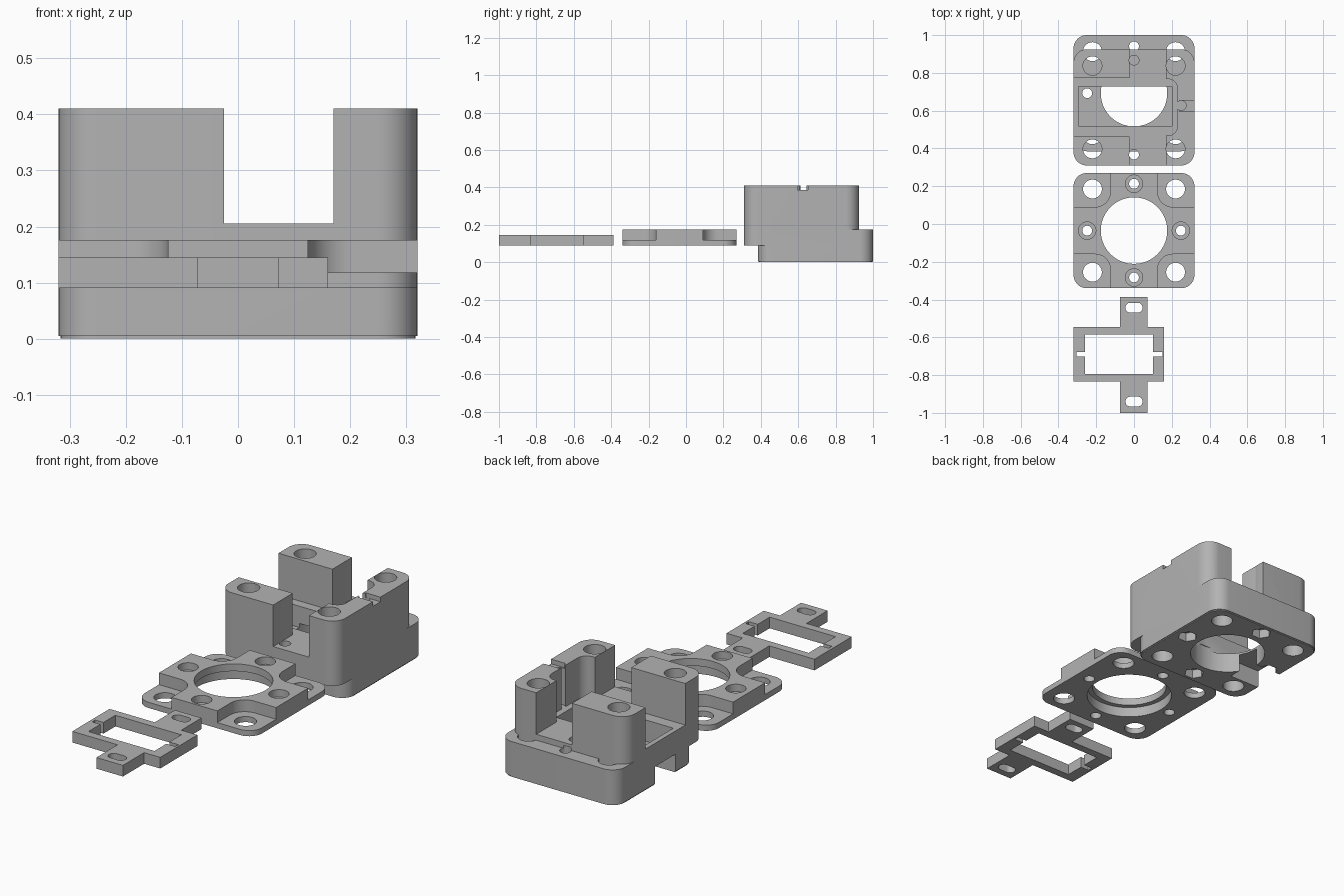
import bpy, bmesh
from math import sin, cos, pi

if "Cube" in bpy.data.objects:
    bpy.data.objects.remove(bpy.data.objects["Cube"], do_unlink=True)

grey = bpy.data.materials.new("mid grey")
grey.use_nodes = True
grey.diffuse_color = (0.45, 0.45, 0.45, 1)
grey.node_tree.nodes["Principled BSDF"].inputs["Base Color"].default_value = (0.45, 0.45, 0.45, 1)


def prism(name, pts, z0, z1):
    """Extrude a flat outline from z0 to z1."""
    bm = bmesh.new()
    face = bm.faces.new([bm.verts.new((x, y, z0)) for x, y in pts])
    top = bmesh.ops.extrude_face_region(bm, geom=[face])["geom"]
    bmesh.ops.translate(bm, vec=(0, 0, z1 - z0),
                        verts=[v for v in top if isinstance(v, bmesh.types.BMVert)])
    bmesh.ops.recalc_face_normals(bm, faces=bm.faces)
    me = bpy.data.meshes.new(name)
    bm.to_mesh(me)
    bm.free()
    me.materials.append(grey)
    ob = bpy.data.objects.new(name, me)
    bpy.context.collection.objects.link(ob)
    return ob


def rect(x0, x1, y0, y1, r=0, n=10):
    """Rectangle outline, with rounded corners when r is set."""
    if not r:
        return [(x0, y0), (x1, y0), (x1, y1), (x0, y1)]
    corners = [(x1 - r, y1 - r), (x0 + r, y1 - r), (x0 + r, y0 + r), (x1 - r, y0 + r)]
    return [(cx + r * cos((k + i / n) * pi / 2), cy + r * sin((k + i / n) * pi / 2))
            for k, (cx, cy) in enumerate(corners) for i in range(n + 1)]


def circle(x, y, r, n=32):
    return [(x + r * cos(2 * pi * i / n), y + r * sin(2 * pi * i / n)) for i in range(n)]


def combine(ob, pts, z0, z1, op="DIFFERENCE"):
    """Cut or join a prism into an object."""
    tool = prism("tool", pts, z0, z1)
    mod = ob.modifiers.new("bool", "BOOLEAN")
    mod.operation, mod.solver, mod.object = op, "EXACT", tool
    bpy.context.view_layer.objects.active = ob
    bpy.ops.object.modifier_apply(modifier=mod.name)
    bpy.data.objects.remove(tool, do_unlink=True)


def finish(ob):
    bpy.ops.object.select_all(action="DESELECT")
    ob.select_set(True)
    bpy.context.view_layer.objects.active = ob
    bpy.ops.object.shade_smooth_by_angle(angle=0.6)


SIGNS = [(a, b) for a in (-1, 1) for b in (-1, 1)]
CROSS = [(0, 1), (0, -1), (1, 0), (-1, 0)]
W, HOLE, SCREW = 0.32, 0.05, 0.026

# Servo bracket: framed window with two slotted tabs
bracket = prism("servo_bracket", rect(-W, 0.16, -0.835, -0.545), 0.09, 0.145)
combine(bracket, rect(-0.073, 0.072, -1, -0.387), 0.09, 0.145, "UNION")
combine(bracket, rect(-0.26, 0.10, -0.795, -0.585), 0, 1)
combine(bracket, rect(-0.305, 0.15, -0.702, -0.678), 0, 1)
for y in (-0.443, -0.94):
    combine(bracket, rect(-0.045, 0.045, y - 0.026, y + 0.026, 0.025), 0, 1)
finish(bracket)

# Bearing plate: thin corner flanges, raised cross, stepped bore
C = -0.035
plate = prism("bearing_plate", rect(-W, W, C - 0.305, C + 0.305, 0.07), 0.09, 0.176)
for a, b in SIGNS:
    xs, ys = sorted((a * 0.125, a * 0.6)), sorted((C + b * 0.125, C + b * 0.6))
    combine(plate, rect(*xs, *ys, 0.08), 0.118, 0.3)
    combine(plate, circle(a * 0.22, C + b * 0.22, HOLE), 0, 1)
combine(plate, circle(0, C, 0.176, 64), 0, 1)
combine(plate, circle(0, C, 0.2, 64), 0, 0.14)
for a, b in CROSS:
    x, y = a * 0.248, C + b * 0.248
    combine(plate, circle(x, y, SCREW), 0, 1)
    combine(plate, circle(x, y, 0.046), 0.14, 1)
finish(plate)

# Housing base: drilled slab with a chamfer-like foot
B, U, STEP, FLOOR = 0.6925, 0.6175, 0.176, 0.205
base = prism("housing", rect(-W, W, B - 0.3075, B + 0.3075, 0.07), 0.005, STEP)
combine(base, rect(-W + 0.004, W - 0.004, B - 0.3035, B + 0.3035, 0.067), 0, 0.02, "UNION")
for a, b in SIGNS:
    combine(base, circle(a * 0.22, B + b * 0.22, HOLE), -1, 1)

# Housing top: offset block with corner posts and one side wall
top = prism("housing_top", rect(-W, W, U - 0.3075, U + 0.3075, 0.07), 0.09, 0.41)
combine(top, rect(-0.025, 0.17, 0, 2), FLOOR, 1)
combine(top, rect(-1, 0, U - 0.155, U + 0.155), FLOOR, 1)
combine(top, rect(0, 0.23, U - 0.15, U + 0.15, 0.05), FLOOR, 1)
combine(top, circle(0.25, U + 0.01, SCREW), FLOOR, 1)
combine(top, rect(0.24, 1, U - 0.022, U + 0.036), 0.387, 1)
for a, b in SIGNS:
    combine(top, circle(a * 0.22, U + b * 0.22, HOLE), -1, 1)
for b in (-1, 1):
    combine(top, circle(0, U + b * 0.25, SCREW), -1, 1)

# Join the housing halves
mod = base.modifiers.new("join", "BOOLEAN")
mod.operation, mod.solver, mod.object = "UNION", "EXACT", top
bpy.context.view_layer.objects.active = base
bpy.ops.object.modifier_apply(modifier=mod.name)
bpy.data.objects.remove(top, do_unlink=True)

# Servo pocket, lower bore, cable channel and nut traps
combine(base, rect(-0.295, 0.20, 0.52, 0.727), 0.1, 1)
combine(base, circle(0, B, 0.176, 64), -1, 0.12)
combine(base, rect(-1, -0.15, U - 0.08, U + 0.08), -1, 0.09)
for a, b in CROSS:
    x, y = a * 0.248, B + b * 0.248
    combine(base, circle(x, y, SCREW), -1, 0.19)
    combine(base, circle(x, y, 0.047, 6), -1, 0.045)
finish(base)
